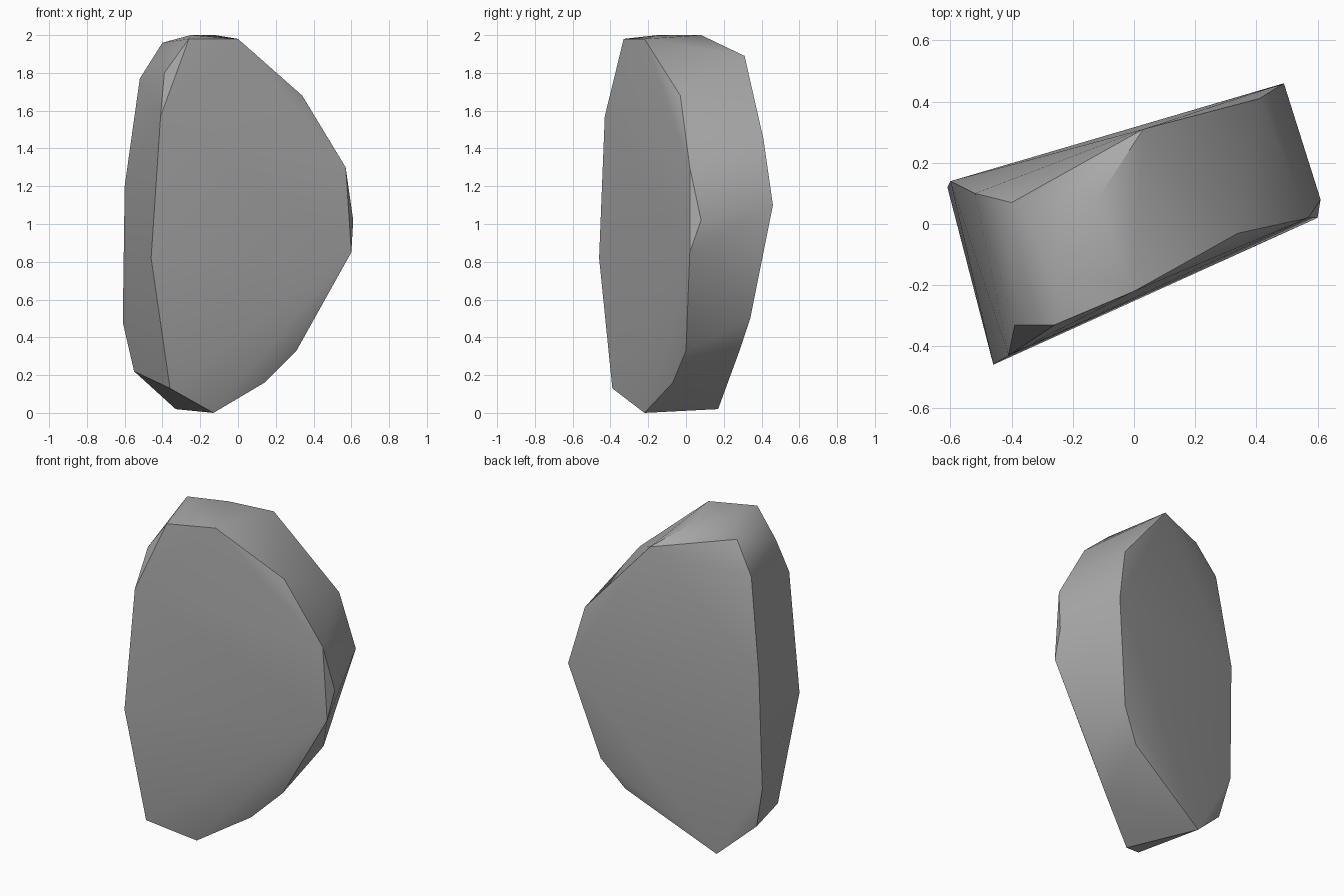
import bpy
import bmesh
import math

# Remove the default cube only
default_cube = bpy.data.objects.get("Cube")
if default_cube:
    bpy.data.objects.remove(default_cube, do_unlink=True)


def make_material(name, colour):
    material = bpy.data.materials.new(name)
    material.use_nodes = True
    material.diffuse_color = colour
    shader = material.node_tree.nodes["Principled BSDF"]
    shader.inputs["Base Color"].default_value = colour
    shader.inputs["Roughness"].default_value = 0.9
    return material


def make_stone(name, outlines, material):
    """Wrap a tight convex skin around the given outlines."""
    bm = bmesh.new()
    for outline in outlines:
        for point in outline:
            bm.verts.new(point)
    result = bmesh.ops.convex_hull(bm, input=bm.verts[:])
    unused = {v for v in result["geom_interior"] + result["geom_unused"]
              if isinstance(v, bmesh.types.BMVert)}
    bmesh.ops.delete(bm, geom=list(unused), context="VERTS")
    bmesh.ops.recalc_face_normals(bm, faces=bm.faces[:])
    mesh = bpy.data.meshes.new(name)
    bm.to_mesh(mesh)
    bm.free()
    mesh.materials.append(material)
    stone = bpy.data.objects.new(name, mesh)
    bpy.context.collection.objects.link(stone)
    return stone


# Broad front face, clockwise from its top left corner
front_rim = [
    (-.26, -.33, 1.98), (0, -.22, 1.98), (.34, -.03, 1.68),
    (.57, .02, 1.3), (.6, .02, .85), (.31, 0, .33),
    (.14, -.07, .16), (-.13, -.22, 0), (-.36, -.39, .13),
    (-.46, -.46, .82), (-.41, -.43, 1.57), (-.39, -.33, 1.8),
]

# Broad back face, from its top left corner
back_rim = [
    (-.4, .07, 1.96), (.03, .31, 1.89), (.41, .41, 1.45),
    (.49, .46, 1.1), (.35, .34, .5), (.22, .28, .32),
    (-.33, .17, .02), (-.55, .09, .22), (-.61, .12, .48),
    (-.6, .14, 1.2), (-.52, .1, 1.77),
]

# Points along the thick edge between both faces
edge_bulges = [(-.25, -.15, 2), (-.12, .08, 2), (.61, .08, 1.02)]

stone_grey = make_material("stone grey", (.4, .4, .4, 1))
stone = make_stone("stone_slab", [front_rim, back_rim, edge_bulges], stone_grey)

# Soft shading across shallow facets, crisp main edges
bpy.ops.object.select_all(action="DESELECT")
stone.select_set(True)
bpy.context.view_layer.objects.active = stone
bpy.ops.object.shade_smooth_by_angle(angle=math.radians(35))
